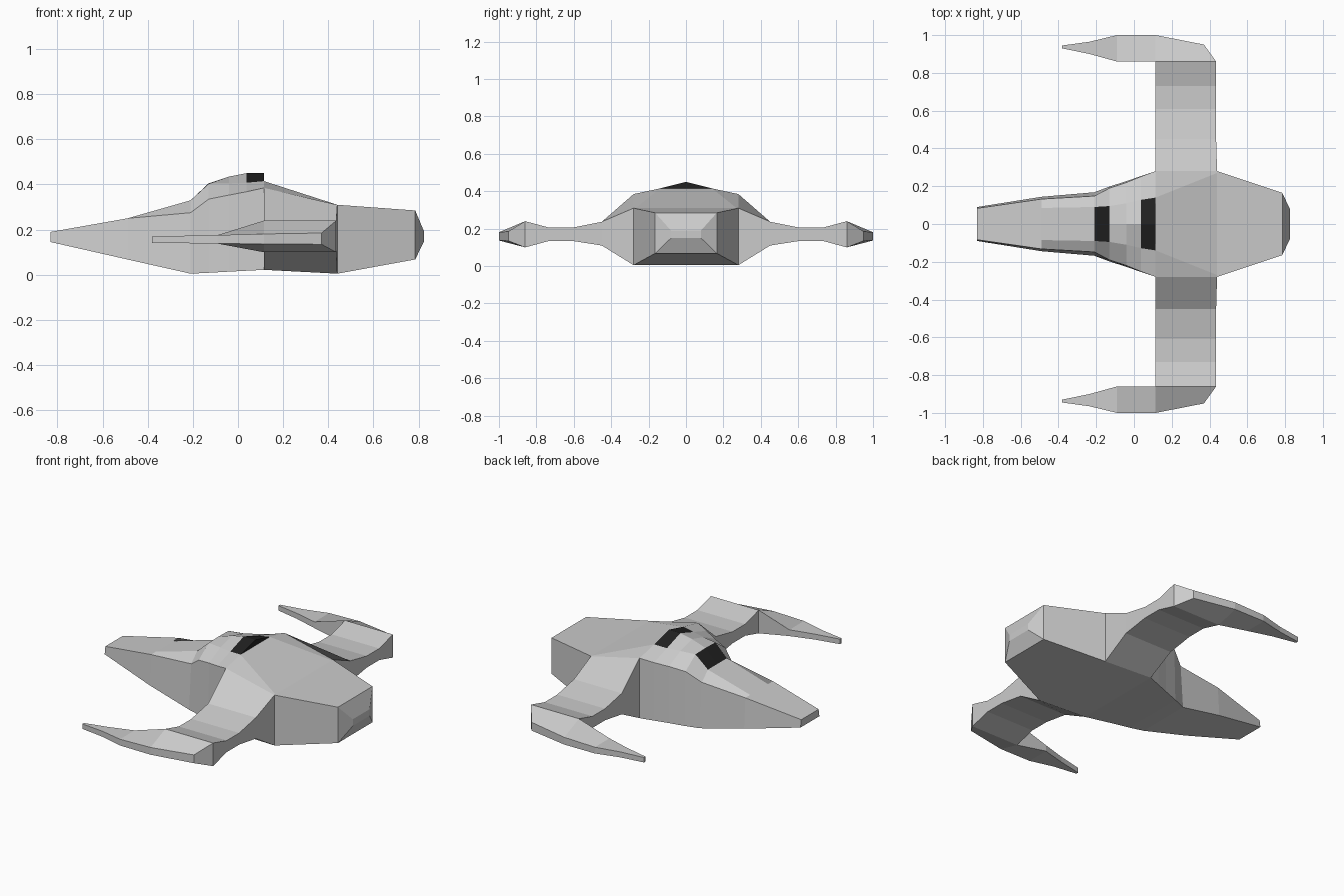
import bpy, bmesh

dark = bpy.data.materials.new("dark_glass")
dark.diffuse_color = (0.015, 0.015, 0.015, 1)


def loft(name, rings, dark_faces=(), mirror=False):
    """Skin a list of equal-length point rings with flat faces and capped ends."""
    bm = bmesh.new()
    rows = [[bm.verts.new(p) for p in ring] for ring in rings]
    n = len(rows[0])
    for i in range(len(rows) - 1):
        for j in range(n):
            k = (j + 1) % n
            f = bm.faces.new((rows[i][j], rows[i][k], rows[i + 1][k], rows[i + 1][j]))
            f.material_index = int((i, j) in dark_faces)
    bm.faces.new(rows[0])
    bm.faces.new(rows[-1])
    bmesh.ops.remove_doubles(bm, verts=bm.verts[:], dist=0.0005)
    bmesh.ops.recalc_face_normals(bm, faces=bm.faces[:])
    me = bpy.data.meshes.new(name)
    bm.to_mesh(me)
    bm.free()
    ob = bpy.data.objects.new(name, me)
    bpy.context.collection.objects.link(ob)
    if dark_faces:
        me.materials.append(None)
        me.materials.append(dark)
    if mirror:
        m = ob.modifiers.new("mirror", 'MIRROR')
        m.use_axis = (False, True, False)
        m.use_mirror_merge = False
    return ob


# Hull stations: x, ridge z, canopy edge (y, z), shoulder (y, z), keel edge (y, z)
stations = [
    (-0.83, 0.190, 0.060, 0.190, 0.083, 0.190, 0.090, 0.145),
    (-0.49, 0.250, 0.085, 0.250, 0.132, 0.250, 0.144, 0.068),
    (-0.21, 0.330, 0.090, 0.330, 0.148, 0.275, 0.168, 0.005),
    (-0.13, 0.405, 0.095, 0.403, 0.190, 0.335, 0.198, 0.009),
    (-0.04, 0.435, 0.110, 0.405, 0.220, 0.353, 0.227, 0.014),
    (0.038, 0.450, 0.128, 0.408, 0.252, 0.368, 0.254, 0.018),
    (0.115, 0.450, 0.140, 0.415, 0.280, 0.385, 0.280, 0.022),
    (0.115, 0.415, 0.140, 0.415, 0.280, 0.385, 0.280, 0.022),
    (0.44, 0.310, 0.270, 0.310, 0.280, 0.310, 0.280, 0.005),
    (0.785, 0.285, 0.150, 0.285, 0.165, 0.285, 0.165, 0.068),
    (0.825, 0.190, 0.070, 0.190, 0.080, 0.190, 0.080, 0.150),
]
hull_rings = []
for x, zr, yi, zi, ys, zs, yb, zb in stations:
    side = [(yi, zi), (ys, zs), (yb, zb)]
    hull_rings.append([(x, 0, zr)] + [(x, y, z) for y, z in side]
                      + [(x, -y, z) for y, z in reversed(side)])

# Windscreen, rear roof window and its back face are dark
loft("hull", hull_rings, {(i, j) for i in (2, 5, 6) for j in (0, 6)})

# Wings: pinched panel running outward from the hull flank
wing_rings = [[(0.115, 0.28, 0.022), (0.115, 0.28, 0.385),
               (0.44, 0.28, 0.31), (0.44, 0.28, 0.005)]]
for y, lo, hi in [(0.45, 0.11, 0.237), (0.61, 0.135, 0.205),
                  (0.73, 0.135, 0.205), (0.86, 0.10, 0.24)]:
    wing_rings.append([(0.115, y, lo), (0.115, y, hi), (0.435, y, hi), (0.435, y, lo)])
loft("wing", wing_rings, mirror=True)

# Wingtip prongs: inner (x, y, low, high), outer (x, y, low, high)
prong = [
    ((-0.38, 0.930, 0.14, 0.170), (-0.38, 0.945, 0.14, 0.170)),
    ((-0.235, 0.90, 0.14, 0.173), (-0.235, 0.965, 0.14, 0.173)),
    ((-0.09, 0.86, 0.138, 0.176), (-0.09, 1.0, 0.138, 0.176)),
    ((0.115, 0.86, 0.10, 0.24), (0.115, 1.0, 0.137, 0.181)),
    ((0.435, 0.86, 0.10, 0.24), (0.37, 0.95, 0.135, 0.185)),
]
prong_rings = [[(a[0], a[1], a[2]), (a[0], a[1], a[3]),
                (b[0], b[1], b[3]), (b[0], b[1], b[2])] for a, b in prong]
loft("wingtip_prong", prong_rings, mirror=True)
